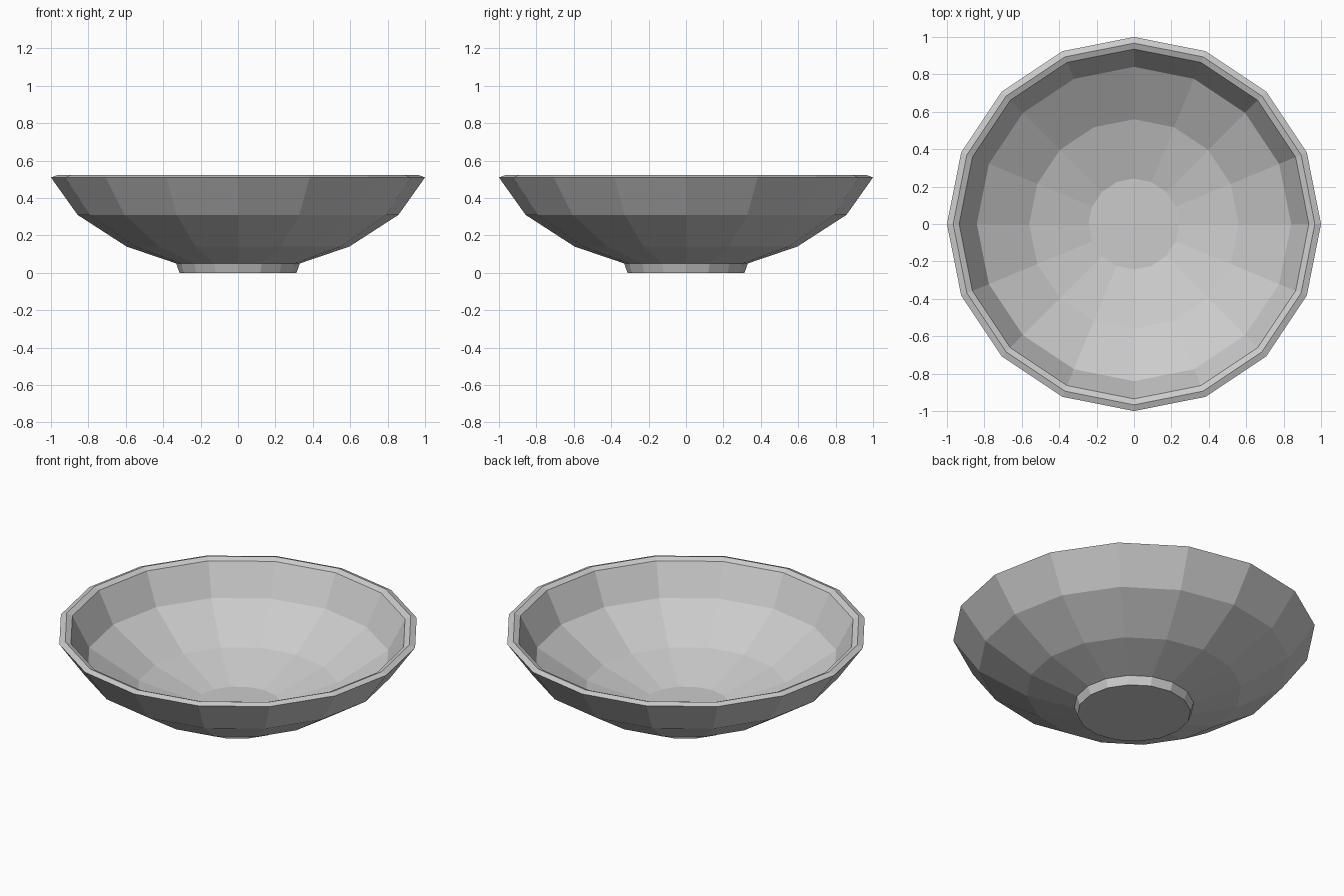
import bpy, bmesh
from math import cos, sin, pi

if "Cube" in bpy.data.objects:
    bpy.data.objects.remove(bpy.data.objects["Cube"])

SIDES = 16

# Closed bowl profile (radius, height): foot, outer wall, rim, inner wall, floor
PROFILE = [
    (0.313, 0.0), (0.33, 0.05),
    (0.595, 0.14), (0.858, 0.31), (1.0, 0.51),
    (0.967, 0.522), (0.935, 0.508),
    (0.84, 0.325), (0.56, 0.153), (0.243, 0.06),
]


def lathe(name, profile, sides):
    """Spin a profile around z with flat faces and capped ends."""
    bm = bmesh.new()
    rings = [[bm.verts.new((r * cos(2 * pi * i / sides), r * sin(2 * pi * i / sides), z))
              for i in range(sides)] for r, z in profile]
    for a, b in zip(rings, rings[1:]):
        for i in range(sides):
            j = (i + 1) % sides
            bm.faces.new((a[i], a[j], b[j], b[i]))
    bm.faces.new(rings[0][::-1])   # underside of the foot
    bm.faces.new(rings[-1])        # inner floor
    bmesh.ops.recalc_face_normals(bm, faces=bm.faces)
    mesh = bpy.data.meshes.new(name)
    bm.to_mesh(mesh)
    bm.free()
    obj = bpy.data.objects.new(name, mesh)
    bpy.context.collection.objects.link(obj)
    return obj


lathe("bowl", PROFILE, SIDES)
